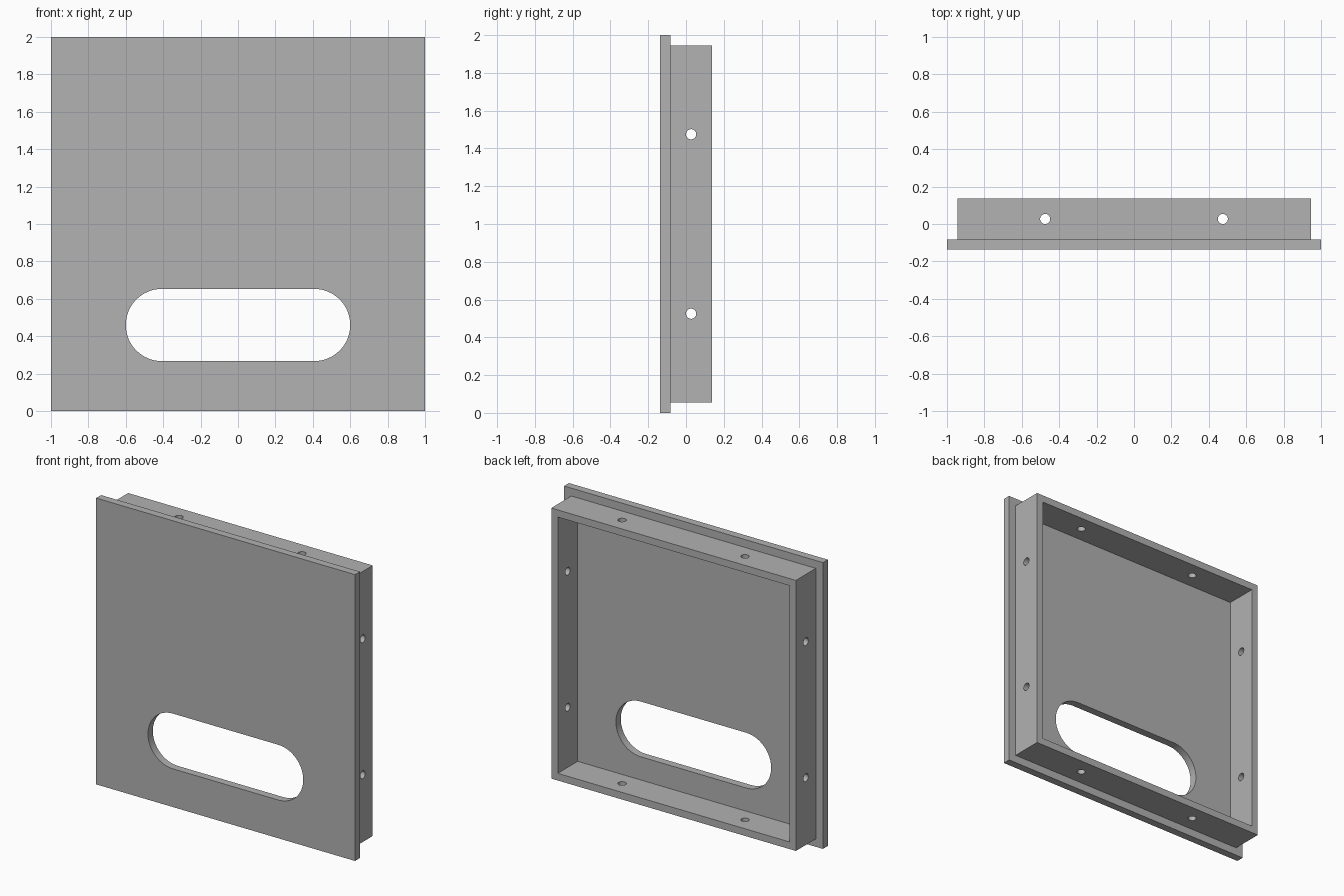
import bpy
import math

if "Cube" in bpy.data.objects:
    bpy.data.objects.remove(bpy.data.objects["Cube"], do_unlink=True)

# Main dimensions
FRONT, SEAM, BACK = -0.137, -0.083, 0.137
MID_Z = 1.0
FRAME_HALF, WALL = 0.945, 0.05
HOLE_R, HOLE_Y, HOLE_OFFSET = 0.027, 0.027, 0.475
SLOT_Z, SLOT_R, SLOT_HALF = 0.46, 0.193, 0.6

grey = bpy.data.materials.new("plain grey")
grey.use_nodes = True
colour = (0.445, 0.445, 0.445, 1)
grey.diffuse_color = colour
grey.node_tree.nodes["Principled BSDF"].inputs["Base Color"].default_value = colour


def box(name, half_x, y0, y1, z0, z1):
    bpy.ops.mesh.primitive_cube_add(size=1, location=(0, (y0 + y1) / 2, (z0 + z1) / 2))
    ob = bpy.context.object
    ob.name = name
    ob.scale = (2 * half_x, y1 - y0, z1 - z0)
    bpy.ops.object.transform_apply(location=True, rotation=True, scale=True)
    ob.data.materials.append(grey)
    return ob


def rod(radius, length, location, rotation, sides):
    bpy.ops.mesh.primitive_cylinder_add(vertices=sides, radius=radius, depth=length,
                                        location=location, rotation=rotation)
    ob = bpy.context.object
    ob.name = "cutter"
    ob.hide_render = True
    ob.data.materials.append(grey)
    return ob


def cut(target, cutter):
    """Subtract the cutter for good, then remove it."""
    mod = target.modifiers.new("cut", "BOOLEAN")
    mod.operation = "DIFFERENCE"
    mod.solver = "EXACT"
    mod.object = cutter
    bpy.context.view_layer.objects.active = target
    bpy.ops.object.modifier_apply(modifier=mod.name)
    bpy.data.objects.remove(cutter, do_unlink=True)


def smooth(ob):
    bpy.ops.object.select_all(action="DESELECT")
    ob.select_set(True)
    bpy.context.view_layer.objects.active = ob
    bpy.ops.object.shade_smooth_by_angle(angle=math.radians(30))


# Front plate with a round-ended slot
plate = box("front_plate", 1, FRONT, SEAM, 0, 2)
slot_x = SLOT_HALF - SLOT_R
cut(plate, box("cutter", slot_x, -0.3, 0.3, SLOT_Z - SLOT_R, SLOT_Z + SLOT_R))
for side in (-1, 1):
    cut(plate, rod(SLOT_R, 0.6, (side * slot_x, 0, SLOT_Z), (math.pi / 2, 0, 0), 64))
smooth(plate)

# Rear frame, open at the back
frame = box("rear_frame", FRAME_HALF, SEAM, BACK, MID_Z - FRAME_HALF, MID_Z + FRAME_HALF)
inner = FRAME_HALF - WALL
cut(frame, box("cutter", inner, -0.3, 0.3, MID_Z - inner, MID_Z + inner))

# Screw holes: two through each wall
for side in (-1, 1):
    offset = side * HOLE_OFFSET
    cut(frame, rod(HOLE_R, 3, (offset, HOLE_Y, MID_Z), (0, 0, 0), 32))
    cut(frame, rod(HOLE_R, 3, (0, HOLE_Y, MID_Z + offset), (0, math.pi / 2, 0), 32))
smooth(frame)
